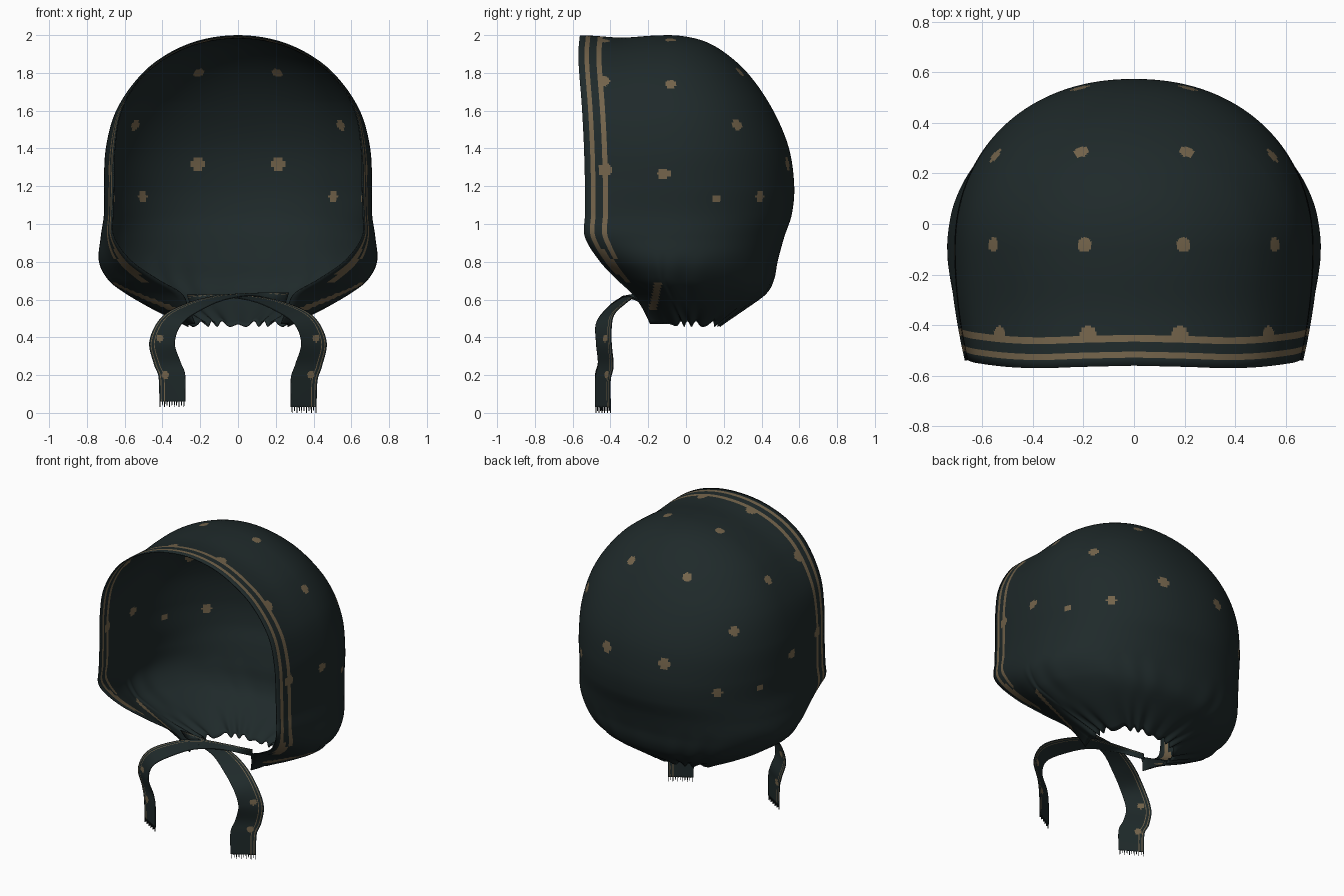
import bpy, bmesh, math
from mathutils import Vector

if "Cube" in bpy.data.objects:
    bpy.data.objects.remove(bpy.data.objects["Cube"])


def material(name, rgb):
    m = bpy.data.materials.new(name)
    m.diffuse_color = (*rgb, 1)
    m.use_nodes = True
    m.node_tree.nodes["Principled BSDF"].inputs["Base Color"].default_value = m.diffuse_color
    return m


CLOTH = material("dark_teal_cloth", (0.0135, 0.0225, 0.0232))
TAN = material("tan_pattern", (0.175, 0.128, 0.071))


def clamp(v):
    return max(0.0, min(1.0, v))


def spline(keys, values, t):
    """Smooth interpolation through unevenly spaced keys."""
    n = len(keys)
    i = 0
    while i < n - 2 and t > keys[i + 1]:
        i += 1

    def slope(j):
        a, b = max(j - 1, 0), min(j + 1, n - 1)
        return (values[b] - values[a]) / (keys[b] - keys[a])
    h = keys[i + 1] - keys[i]
    u = (t - keys[i]) / h
    return ((2*u**3 - 3*u*u + 1) * values[i] + (u**3 - 2*u*u + u) * h * slope(i)
            + (3*u*u - 2*u**3) * values[i + 1] + (u**3 - u*u) * h * slope(i + 1))


def finish(bm, name, thick, offset):
    bmesh.ops.remove_doubles(bm, verts=bm.verts, dist=1e-5)
    me = bpy.data.meshes.new(name)
    bm.to_mesh(me)
    bm.free()
    me.materials.append(CLOTH)
    me.materials.append(TAN)
    ob = bpy.data.objects.new(name, me)
    bpy.context.collection.objects.link(ob)
    mod = ob.modifiers.new("cloth_thickness", 'SOLIDIFY')
    mod.thickness = thick
    mod.offset = offset
    bpy.context.view_layer.objects.active = ob
    ob.select_set(True)
    bpy.ops.object.shade_smooth_by_angle(angle=math.radians(50))
    ob.select_set(False)
    return ob


def paint_dots(bm, dots):
    """Colour faces near each dot after snapping it to the cloth."""
    cen = [(f, f.calc_center_median()) for f in bm.faces]
    for x, y, z, r in dots:
        p = Vector((x, y, z))
        hit = min(cen, key=lambda c: (c[1] - p).length_squared)[1]
        for f, c in cen:
            if (c - hit).length < r:
                f.material_index = 1


# Hood: horizontal sections as height, half width, back y, rim x, rim y
SECTIONS = [
    (2.00, 0.00, -0.10, 0.00, -0.56),
    (1.97, 0.215, 0.09, 0.215, -0.565),
    (1.90, 0.375, 0.215, 0.375, -0.57),
    (1.80, 0.505, 0.325, 0.50, -0.565),
    (1.60, 0.645, 0.462, 0.62, -0.55),
    (1.40, 0.70, 0.545, 0.655, -0.54),
    (1.20, 0.71, 0.573, 0.66, -0.535),
    (1.05, 0.71, 0.56, 0.665, -0.535),
    (0.93, 0.727, 0.52, 0.66, -0.535),
    (0.80, 0.735, 0.485, 0.565, -0.455),
    (0.70, 0.68, 0.465, 0.42, -0.36),
    (0.63, 0.59, 0.425, 0.30, -0.285),
    (0.56, 0.47, 0.33, 0.265, -0.235),
    (0.47, 0.27, 0.185, 0.23, -0.19),
]
DEPTH = 1.53
KEYS = [math.sqrt((2 - s[0]) / DEPTH) for s in SECTIONS]
COLS = list(zip(*SECTIONS))
STRIPES = [0.0, 0.032, 0.056, 0.075, 0.095, 0.122]
ROWS, SIDE, BACK = 200, 42, 70


def hood_row(a):
    z0 = 2 - DEPTH * a * a
    w, yb, xf, yf = (spline(KEYS, COLS[i], a) for i in range(1, 5))
    yc = -0.1 + 0.1 * clamp((0.7 - z0) / 0.23)
    span = yc - yf
    k = min(1, span / 0.42)
    dist = [d * k for d in STRIPES]
    dist += [dist[-1] + (span - dist[-1]) * (i + 1) / SIDE for i in range(SIDE)]
    half = []
    for d in dist:
        s = 1 - d / span
        half.append((w - (w - xf) * s * s, yf + d))
    # slightly squared ellipse round the back
    power = 2 / (2 + 0.15 * clamp((1.95 - z0) / 0.3))
    for i in range(1, BACK + 1):
        t = math.pi / 2 * i / BACK
        half.append((w * abs(math.cos(t)) ** power if i < BACK else 0,
                     yc + (yb - yc) * math.sin(t) ** power))
    gather = clamp((0.85 - z0) / 0.38)
    out = []
    for i, (x, y) in enumerate(half):
        # soft gathers near the neck, slight dip behind the brim
        ease = clamp((i - 14) / 22)
        wave = math.sin(i * 0.42 + 2.2 * math.sin(i * 0.13))
        g = 1 + 0.016 * gather * wave * ease
        dip = 0.013 * math.exp(-((y + 0.34) / 0.13) ** 2) * clamp((z0 - 1.2) / 0.6)
        z = z0 - dip + 0.015 * wave * ease * gather ** 4
        out.append(Vector((x * g, y * (g if y > 0 else 1), z)))
    left = [Vector((-p.x, p.y, p.z)) for p in out]
    return left + out[-2::-1]


bm = bmesh.new()
grid = [[bm.verts.new(p) for p in hood_row(r / ROWS)] for r in range(ROWS + 1)]
width = len(grid[0])
for r in range(ROWS):
    z = 2 - DEPTH * ((r + 0.5) / ROWS) ** 2
    # two border stripes down the rim, merging into one narrowing band below
    if z > 0.87:
        painted = (1, 4)
    elif z > 0.82:
        painted = (1, 2, 4)
    elif z > 0.73:
        painted = (1, 2, 3)
    else:
        painted = (2, 3) if z > 0.69 else ()
    for c in range(width - 1):
        quad = (grid[r][c], grid[r][c + 1], grid[r + 1][c + 1], grid[r + 1][c])
        f = bm.faces.new(quad)
        if min(c, width - 2 - c) in painted:
            f.material_index = 1
        # spot drawn out into a streak by the gathers
        y = sum(v.co.y for v in quad) / 4
        if 0.545 < z < 0.685 and abs(y + 0.185 - 0.2 * (z - 0.5)) < 0.02:
            f.material_index = 1
bmesh.ops.remove_doubles(bm, verts=bm.verts, dist=1e-5)

# Scattered spots and scallops on the border
SPOTS = [
    (0.20, -0.08, 1.98, .029), (0.56, -0.08, 1.745, .028), (0.71, -0.12, 1.27, .031),
    (0.215, 0.305, 1.82, .030), (0.555, 0.285, 1.53, .031), (0.69, 0.17, 1.13, .022),
    (0.215, 0.54, 1.32, .036), (0.50, 0.38, 1.145, .031),
    (0.18, -0.435, 1.97, .034), (0.55, -0.435, 1.77, .034), (0.68, -0.435, 1.29, .036),
]
paint_dots(bm, [(s * x, y, z, r) for x, y, z, r in SPOTS for s in (-1, 1)])
finish(bm, "bonnet_hood", 0.006, -1)

# Ties: outer and inner edge of a ribbon that crosses under the chin
TIE = [
    ((-0.27, -0.23, 0.625), (-0.25, -0.20, 0.565)),
    ((-0.10, -0.25, 0.625), (-0.09, -0.31, 0.61)),
    ((0.10, -0.27, 0.615), (0.06, -0.36, 0.595)),
    ((0.26, -0.32, 0.580), (0.18, -0.42, 0.550)),
    ((0.40, -0.385, 0.51), (0.295, -0.475, 0.475)),
    ((0.468, -0.395, 0.38), (0.335, -0.475, 0.37)),
    ((0.445, -0.385, 0.25), (0.305, -0.465, 0.26)),
    ((0.42, -0.40, 0.17), (0.28, -0.48, 0.18)),
    ((0.415, -0.40, 0.03), (0.28, -0.48, 0.03)),
]


def tie(name, side, lift):
    keys = list(range(len(TIE)))
    rows, cols = 100, 32
    bm = bmesh.new()
    grid = []
    for r in range(rows + 1):
        t = r / rows * keys[-1]
        o, i = (Vector([spline(keys, [p[e][k] for p in TIE], t) for k in range(3)])
                for e in (0, 1))
        line = []
        for c in range(cols + 1):
            p = o.lerp(i, c / cols)
            p.x *= side
            p.z += lift * clamp((t - 5) / 3) + (0.012 if side < 0 else 0) * (1 - clamp(t / 4))
            line.append(bm.verts.new(p))
        grid.append(line)
    for r in range(rows):
        for c in range(cols):
            f = bm.faces.new((grid[r][c], grid[r][c + 1], grid[r + 1][c + 1], grid[r + 1][c]))
            if c in (2, 6):
                f.material_index = 1
    paint_dots(bm, [(side * x, -0.43, z, 0.021) for x, z in ((0.415, 0.4), (0.39, 0.2))])
    # frayed end threads
    for c in range(0, cols, 3):
        a, b = grid[-1][c], grid[-1][c + 1]
        drop = Vector((0, 0, -0.03 if c % 2 == 0 else -0.02))
        mid = a.co.lerp(b.co, 0.6)
        bm.faces.new((a, b, bm.verts.new(mid + drop), bm.verts.new(a.co + drop)))
    finish(bm, name, 0.004, 0)


tie("right_tie", 1, 0.0)
tie("left_tie", -1, 0.03)
